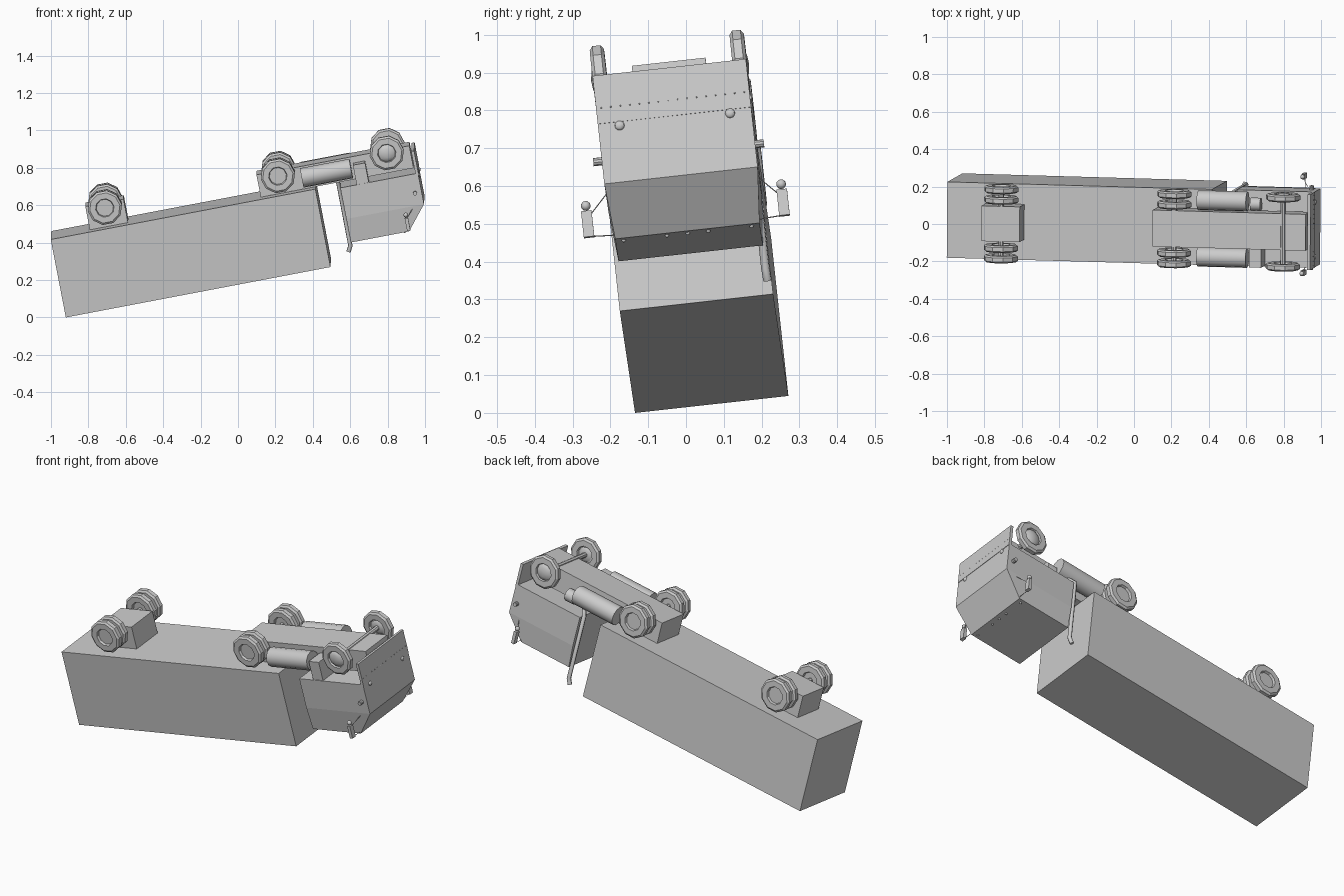
import bpy, bmesh, math
from mathutils import Matrix, Vector

cube = bpy.data.objects.get("Cube")
if cube:
    bpy.data.objects.remove(cube)

# One plain grey paint
grey = bpy.data.materials.new("plain_grey")
COLOUR = (0.6, 0.6, 0.6, 1)
grey.diffuse_color = COLOUR
grey.use_nodes = True
grey.node_tree.nodes["Principled BSDF"].inputs["Base Color"].default_value = COLOUR

# Overturned lorry frame: x = forward, y = across, z = towards the wheels
fwd = Vector((0.982, -0.028, 0.187)).normalized()
across = Vector((0.007, 0.994, 0.110))
across = (across - fwd * across.dot(fwd)).normalized()
under = fwd.cross(across)
POSE = Matrix((fwd, across, under)).transposed().to_4x4()
POSE.translation = (-0.919, 0.068, 0.0224)


def finish(name, bm, smooth=False):
    bmesh.ops.recalc_face_normals(bm, faces=bm.faces)
    me = bpy.data.meshes.new(name)
    bm.to_mesh(me)
    bm.free()
    me.materials.append(grey)
    ob = bpy.data.objects.new(name, me)
    bpy.context.collection.objects.link(ob)
    ob.matrix_world = POSE
    if smooth:
        bpy.ops.object.select_all(action='DESELECT')
        ob.select_set(True)
        bpy.context.view_layer.objects.active = ob
        bpy.ops.object.shade_smooth_by_angle(angle=math.radians(35))
    return ob


def box(name, lo, hi):
    lo, hi = Vector(lo), Vector(hi)
    bm = bmesh.new()
    m = Matrix.Translation((lo + hi) / 2) @ Matrix.Diagonal((*(hi - lo), 1))
    bmesh.ops.create_cube(bm, size=1, matrix=m)
    return finish(name, bm)


def rod(name, p, q, r, n=12):
    p, q = Vector(p), Vector(q)
    m = Matrix.Translation((p + q) / 2) @ (q - p).to_track_quat('Z', 'Y').to_matrix().to_4x4()
    bm = bmesh.new()
    bmesh.ops.create_cone(bm, cap_ends=True, segments=n, radius1=r, radius2=r,
                          depth=(q - p).length, matrix=m)
    return finish(name, bm, True)


def domes(name, spots, size):
    bm = bmesh.new()
    for s in spots:
        m = Matrix.Translation(s) @ Matrix.Diagonal((*size, 1))
        bmesh.ops.create_uvsphere(bm, u_segments=10, v_segments=6, radius=1, matrix=m)
    return finish(name, bm, True)


def wheel(name, x, y, z, side, n=10):
    # Lathe of (radius, offset across); offset grows outward
    prof = [(0, .006), (.046, .006), (.05, .019), (.082, .019), (.093, .011),
            (.093, -.011), (.082, -.019), (.05, -.019), (.046, -.006), (0, -.006)]
    bm = bmesh.new()
    vs = [bm.verts.new((x + r, y + side * o, z)) for r, o in prof]
    es = [bm.edges.new(p) for p in zip(vs, vs[1:])]
    bmesh.ops.spin(bm, geom=vs + es, cent=(x, y, z), axis=(0, 1, 0),
                   angle=2 * math.pi, steps=n)
    bmesh.ops.remove_doubles(bm, verts=bm.verts, dist=1e-5)
    return finish(name, bm)


def pipe(name, pts, r):
    cu = bpy.data.curves.new(name, 'CURVE')
    cu.dimensions = '3D'
    cu.bevel_depth = r
    cu.bevel_resolution = 1
    cu.use_fill_caps = True
    sp = cu.splines.new('POLY')
    sp.points.add(len(pts) - 1)
    for p, c in zip(sp.points, pts):
        p.co = (*c, 1)
    cu.materials.append(grey)
    ob = bpy.data.objects.new(name, cu)
    bpy.context.collection.objects.link(ob)
    ob.matrix_world = POSE


# Trailer and its bogie
box("trailer_body", (0, -.204, 0), (1.441, .204, .427))
box("trailer_axle_block", (.212, -.095, .42), (.42, .095, .555))

# Tractor chassis
box("tractor_chassis", (1.143, -.098, .428), (1.975, .098, .55))

# Cab: three-level shell, slanted windscreen, tapering towards the roof
bm = bmesh.new()
rings = []
for z, front, half in ((.108, 1.89, .192), (.238, 1.996, .204), (.408, 1.996, .204)):
    rings.append([bm.verts.new(c) for c in ((1.573, -half, z), (front, -half, z),
                                            (front, half, z), (1.573, half, z))])
bm.faces.new(rings[0])
bm.faces.new(rings[-1])
for a, b in zip(rings, rings[1:]):
    for i in range(4):
        j = (i + 1) % 4
        bm.faces.new((a[i], a[j], b[j], b[i]))
finish("cab", bm)
box("front_bumper", (1.982, -.204, .40), (1.998, .204, .53))

# Lamps and rivets
domes("roof_lamps", [(1.865, y, .107) for y in (-.17, -.055, 0, .055, .17)], (.006, .006, .006))
domes("headlamps", [(1.996, y, .39) for y in (-.147, .147)], (.008, .013, .013))
domes("bumper_rivets", [(1.998, -.19 + i * .38 / 15, .442) for i in range(16)], (.002, .002, .002))

# Axles and wheels
for name, x, z in (("trailer", .316, .539), ("drive", 1.257, .533), ("steer", 1.852, .544)):
    rod(name + "_axle", (x, -.18, z), (x, .18, z), .014, 8)
    for s, label in ((-1, "right"), (1, "left")):
        wheel(f"{name}_outer_wheel_{label}", x, s * .186, z, s)
        if name == "steer":
            domes(f"steer_hub_{label}", [(x, s * .19, z)], (.048, .02, .048))
        else:
            wheel(f"{name}_inner_wheel_{label}", x, s * .13, z, s)

# Paired side equipment
for s, label in ((-1, "right"), (1, "left")):
    rod("fuel_tank_" + label, (1.38, s * .152, .494), (1.648, s * .152, .494), .053)
    rod("side_marker_" + label, (1.961, s * .2, .306), (1.961, s * .227, .306), .011, 10)
    y = s * .26
    box("mirror_" + label, (1.882, y - .014, .12), (1.9, y + .014, .19))
    domes("mirror_ball_" + label, [(1.891, y, .205)], (.013, .013, .013))
    rod("mirror_lower_stay_" + label, (1.89, s * .19, .118), (1.89, y, .122), .0015, 6)
    rod("mirror_upper_stay_" + label, (1.93, s * .2, .225), (1.89, y - s * .01, .18), .0015, 6)

# Battery box, air tank and exhaust stack
box("battery_box", (1.662, -.2, .4), (1.728, -.098, .515))
rod("air_tank", (1.66, .135, .46), (1.715, .135, .46), .035)
pipe("exhaust_stack", [(1.6, .15, .46), (1.556, .192, .42), (1.556, .192, .05),
                       (1.54, .194, .02)], .012)
